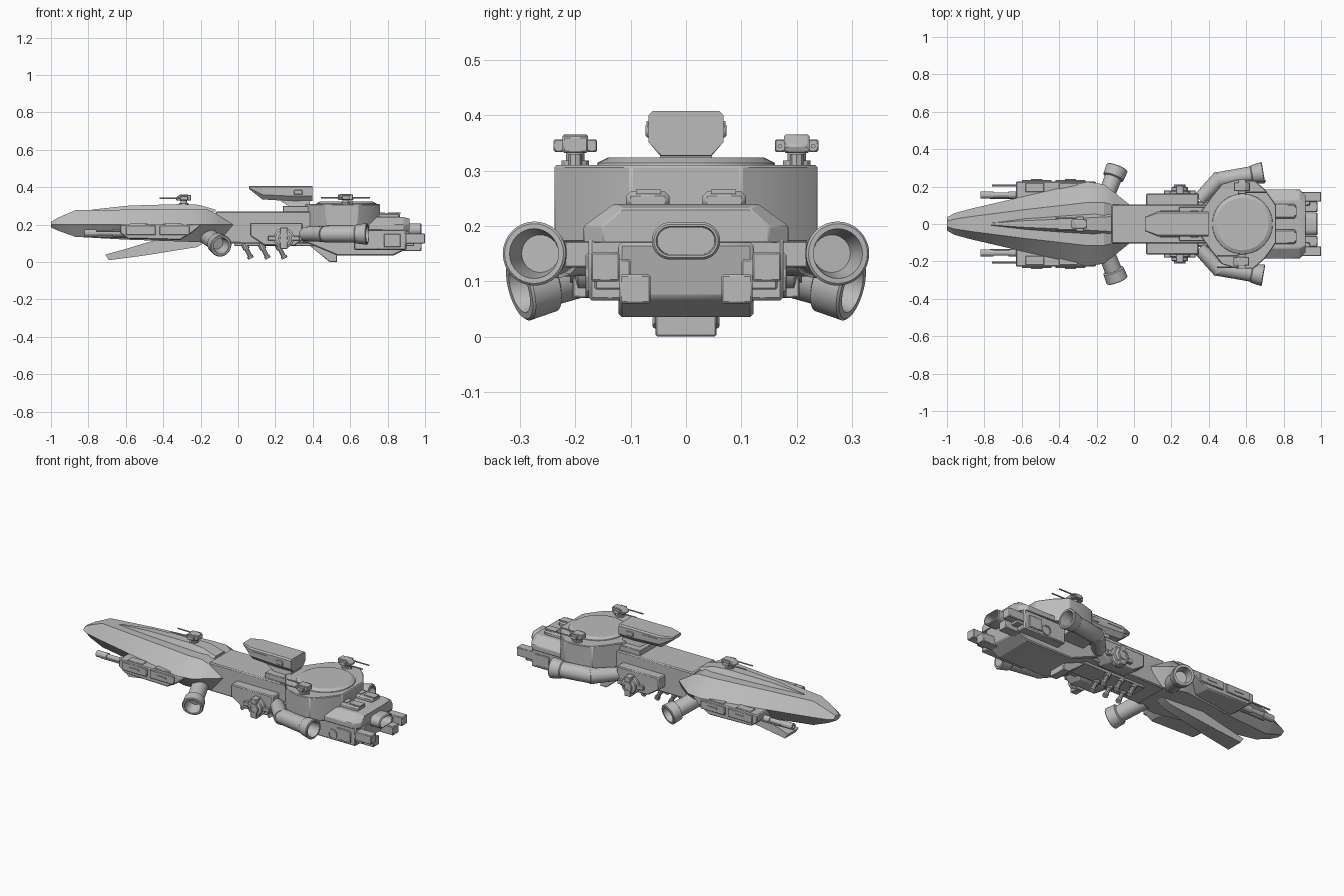
import bpy, bmesh, math
from mathutils import Vector

if "Cube" in bpy.data.objects:
    bpy.data.objects.remove(bpy.data.objects["Cube"], do_unlink=True)

grey = bpy.data.materials.new("hull grey")
grey.use_nodes = True
grey.diffuse_color = (0.5, 0.5, 0.5, 1)
grey.node_tree.nodes["Principled BSDF"].inputs["Base Color"].default_value = (0.5, 0.5, 0.5, 1)
parts = []


def loft(name, rings, mirror=False, bevel=0.0):
    """Skin a list of equal-length rings and cap both ends."""
    bm = bmesh.new()
    rows = [[bm.verts.new(p) for p in ring] for ring in rings]
    n = len(rows[0])
    for a, b in zip(rows, rows[1:]):
        for i in range(n):
            j = (i + 1) % n
            bm.faces.new((a[i], a[j], b[j], b[i]))
    bm.faces.new(rows[0])
    bm.faces.new(rows[-1])
    bmesh.ops.recalc_face_normals(bm, faces=bm.faces)
    mesh = bpy.data.meshes.new(name)
    bm.to_mesh(mesh)
    bm.free()
    mesh.materials.append(grey)
    ob = bpy.data.objects.new(name, mesh)
    bpy.context.collection.objects.link(ob)
    if bevel:
        mod = ob.modifiers.new("edge bevel", "BEVEL")
        mod.width = bevel
        mod.segments = 1
    if mirror:
        mod = ob.modifiers.new("mirror", "MIRROR")
        mod.use_axis = (False, True, False)
    parts.append(ob)
    return ob


def box(name, x, y, z, mirror=False, bevel=0.003):
    rings = [[(px, y[0], z[0]), (px, y[1], z[0]), (px, y[1], z[1]), (px, y[0], z[1])] for px in x]
    return loft(name, rings, mirror, bevel)


def side_prism(name, pts, y, mirror=False, bevel=0.003):
    return loft(name, [[(px, py, pz) for px, pz in pts] for py in y], mirror, bevel)


def plan_prism(name, half, z, bevel=0.003, top_scale=1.0):
    """Extrude a symmetric plan outline given as its +y half."""
    pts = half + [(px, -py) for px, py in reversed(half)]
    return loft(name, [[(px, py * s, pz) for px, py in pts] for pz, s in zip(z, (1, top_scale))], False, bevel)


def lathe(name, start, axis, profile, mirror=False, sides=24):
    """Round part: profile is (distance along axis, radius)."""
    axis = Vector(axis).normalized()
    u = axis.orthogonal().normalized()
    v = axis.cross(u)
    turn = [2 * math.pi * i / sides for i in range(sides)]
    rings = [[Vector(start) + axis * t + (u * math.cos(a) + v * math.sin(a)) * r for a in turn]
             for t, r in profile]
    return loft(name, rings, mirror)


def turret(name, x, y, z, d):
    """Small twin-gun turret; d is the firing direction along x."""
    lathe(name + "_post", (x, y, z), (0, 0, 1), [(0, .026), (.008, .026), (.008, .017), (.03, .017)], sides=12)
    side_prism(name + "_body", [(x + d * a, z + b) for a, b in
               ((-.04, .022), (.04, .022), (.045, .035), (.02, .055), (-.04, .052))], (y - .023, y + .023))
    for s in (-1, 1):
        c = y + s * .03
        box(name + "_cheek", (x - .018, x + .022), (c - .009, c + .009), (z + .024, z + .046), bevel=.002)
        lathe(name + "_barrel", (x, c, z + .034), (d, 0, 0), [(0, .004), (.13, .004)], sides=8)


# Forward hull: tapered hexagonal sections (x, top w, mid w, bottom w, top z, bottom z)
sections = [(-1, .015, .035, .015, .215, .185), (-.96, .026, .058, .03, .238, .167),
            (-.87, .04, .082, .04, .277, .135), (-.6, .075, .145, .08, .28, .12),
            (-.25, .115, .225, .14, .28, .108), (-.16, .115, .212, .125, .28, .104),
            (-.1, .1, .165, .1, .25, .105), (-.02, .08, .1, .08, .215, .15)]
loft("forward_hull", [[(x, -t, zt), (x, t, zt), (x, m, .2), (x, b, zb), (x, -b, zb), (x, -m, .2)]
                      for x, t, m, b, zt, zb in sections])

# Dorsal ridge on the forward hull
loft("dorsal_ridge", [[(x, -b, .27), (x, b, .27), (x, t, z), (x, -t, z)] for x, b, t, z in
     ((-.78, .006, .004, .281), (-.58, .034, .018, .302), (-.3, .055, .03, .31), (-.21, .06, .035, .306), (-.12, .05, .04, .28))])
turret("nose_turret", -.29, 0, .307, -1)

# Side weapon pods and their guns
side_prism("weapon_pod", [(-.63, .2), (-.63, .155), (-.59, .125), (-.31, .118), (-.24, .16), (-.2, .2)], (.08, .228), True, .005)
for x in (-.6, -.42):
    box("pod_panel", (x, x + .16), (.225, .236), (.145, .195), True)
    box("pod_panel_bar", (x + .05, x + .11), (.234, .24), (.166, .176), True, 0)
    box("pod_top_hatch", (x + .02, x + .12), (.17, .22), (.198, .205), True)
lathe("pod_cannon", (-.6, .155, .155), (-1, 0, 0), [(0, .02), (.07, .02), (.07, .014), (.15, .014),
      (.15, .019), (.22, .019), (.22, .01), (.18, .01)], True, 12)
lathe("pod_rod", (-.6, .205, .165), (-1, 0, 0), [(0, .005), (.16, .005)], True, 8)
lathe("pod_low_cannon", (-.6, .145, .14), (-1, 0, 0), [(0, .011), (.17, .011)], True, 8)

# Swept ventral fin
loft("ventral_fin", [[(a, -w, za), (a, w, za), (b, w, zb), (b, -w, zb)] for a, za, b, zb, w in
     ((-.71, .04, -.69, .01, .05), (-.6, .07, -.5, .035, .042), (-.4, .13, -.22, .08, .028), (-.3, .15, -.15, .12, .02))])

# Forward angled thrusters
lathe("forward_thruster", (-.165, .11, .14), (.36, .92, -.26),
      [(0, .046), (.15, .046), (.155, .057), (.208, .06), (.212, .056), (.212, .044), (.15, .034)], True, 32)

# Neck with side housings
box("neck", (-.12, .45), (-.105, .105), (.1, .27), bevel=.006)
box("neck_lower_spine", (-.02, .42), (-.06, .06), (.085, .11))
side_prism("neck_side_housing", [(.065, .21), (.065, .14), (.14, .09), (.3, .085), (.345, .12), (.345, .21)], (.08, .163), True, .005)
lathe("neck_drum", (.245, .15, .128), (0, 1, 0), [(0, .055), (.025, .055), (.03, .045), (.045, .045),
      (.05, .03), (.06, .03), (.06, .02), (.05, .02)], True)
box("drum_bracket", (.16, .33), (.15, .18), (.115, .14), True)
box("drum_clamp", (.225, .265), (.16, .205), (.07, .185), True)
for x in (.03, .12, .21):
    lathe("ventral_gun", (x, .045, .1), (.5, 0, -1), [(0, .018), (.035, .018), (.035, .012), (.075, .012), (.075, .016), (.09, .016)], True, 10)

# Bridge tower on its pedestal
box("tower_collar", (.24, .38), (-.09, .09), (.14, .3))
loft("tower_pedestal", [[(a, -w, z), (b, -w, z), (b, w, z), (a, w, z)] for a, b, w, z in
     ((.285, .39, .065, .265), (.27, .385, .05, .3), (.2, .385, .045, .345))])
loft("bridge_tower", [[(x, -b, z0), (x, b, z0), (x, .068, z1), (x, .068, .4), (x, .06, .408), (x, -.06, .408), (x, -.068, .4), (x, -.068, z1)]
     if x > .1 else [(x, -b, z0), (x, b, z0), (x, .035, z1), (x, .038, .402), (x, .035, .408), (x, -.035, .408), (x, -.038, .402), (x, -.035, z1)]
     for x, b, z0, z1 in ((.06, .03, .39, .395), (.13, .045, .335, .36), (.3, .045, .325, .352), (.398, .045, .327, .352))])
box("tower_window", (.3, .345), (.062, .073), (.36, .385), True)
box("tower_slit", (.14, .24), (.062, .071), (.382, .39), True, 0)

# Aft ring hull with round cap
plan_prism("aft_hull", [(.36, .07), (.41, .14), (.47, .215), (.55, .238), (.64, .238), (.7, .185), (.74, .13), (.76, .1)], (.17, .31), .004)
lathe("aft_cap", (.58, 0, .3), (0, 0, 1), [(0, .165), (.014, .16), (.024, .14)], sides=40)
for s in (-1, 1):
    turret("aft_turret", .575, s * .2, .31, s)
lathe("cap_mast", (.6, .2, .3), (0, 0, 1), [(0, .012), (.03, .012)], True, 8)

# Aft side engines with elbow intakes
lathe("engine_elbow", (.35, .13, .15), (.1, .105, 0), [(0, .038), (.165, .043)], True)
lathe("aft_engine", (.43, .23, .15), (1, .17, 0), [(0, .036), (.02, .044), (.2, .045), (.205, .05), (.262, .058),
      (.266, .054), (.266, .045), (.2, .034)], True, 32)
box("engine_strut", (.45, .62), (.1, .22), (.125, .18), True)

# Stern deck, keel and lower body
loft("stern_deck", [[(x, -w, .17), (x, w, .17), (x, w, .2), (x, t, z), (x, -t, z), (x, -w, .2)] for x, w, t, z in
     ((.66, .185, .13, .24), (.885, .185, .13, .24), (.918, .15, .115, .232))], bevel=.003)
side_prism("lower_body", [(.34, .17), (.34, .115), (.53, .035), (.83, .035), (.9, .07), (.918, .17)], (-.122, .122), bevel=.006)
side_prism("keel", [(.38, .09), (.49, 0), (.53, 0), (.53, .06)], (-.055, .055))
box("stern_side_block", (.62, .9), (.1, .176), (.065, .18), True, .006)
box("stern_side_panel", (.78, .87), (.17, .182), (.08, .15), True)
lathe("side_port", (.75, .16, .1), (0, 1, 0), [(0, .03), (.022, .03), (.022, .022), (.018, .022)], True)
box("outer_stern_boom", (.86, 1), (.12, .172), (.1, .152), True)
box("inner_stern_boom", (.84, .98), (.064, .12), (.06, .112), True)
box("stern_link", (.88, .94), (.1, .165), (.085, .14), True)
for x in (.715, .8):
    box("deck_grille", (x, x + .07), (.045, .09), (.258, .266), True, 0)
box("deck_pad", (.7, .865), (.03, .108), (.23, .262), True, .008)

# Stern exhaust: rounded slot with a recessed mouth
def slot(x, r, half):
    turn = [2 * math.pi * (i + .5) / 24 for i in range(24)]
    return [(x, math.copysign(half, math.cos(a)) + r * math.cos(a), .173 + r * math.sin(a)) for a in turn]

loft("stern_exhaust", [slot(.88, .034, .028), slot(.975, .034, .028), slot(.98, .03, .028), slot(.98, .026, .028), slot(.92, .024, .028)])

# Smooth the round parts while keeping hard edges
bpy.ops.object.select_all(action="DESELECT")
for ob in parts:
    ob.select_set(True)
bpy.context.view_layer.objects.active = parts[0]
bpy.ops.object.shade_smooth_by_angle(angle=math.radians(25))
